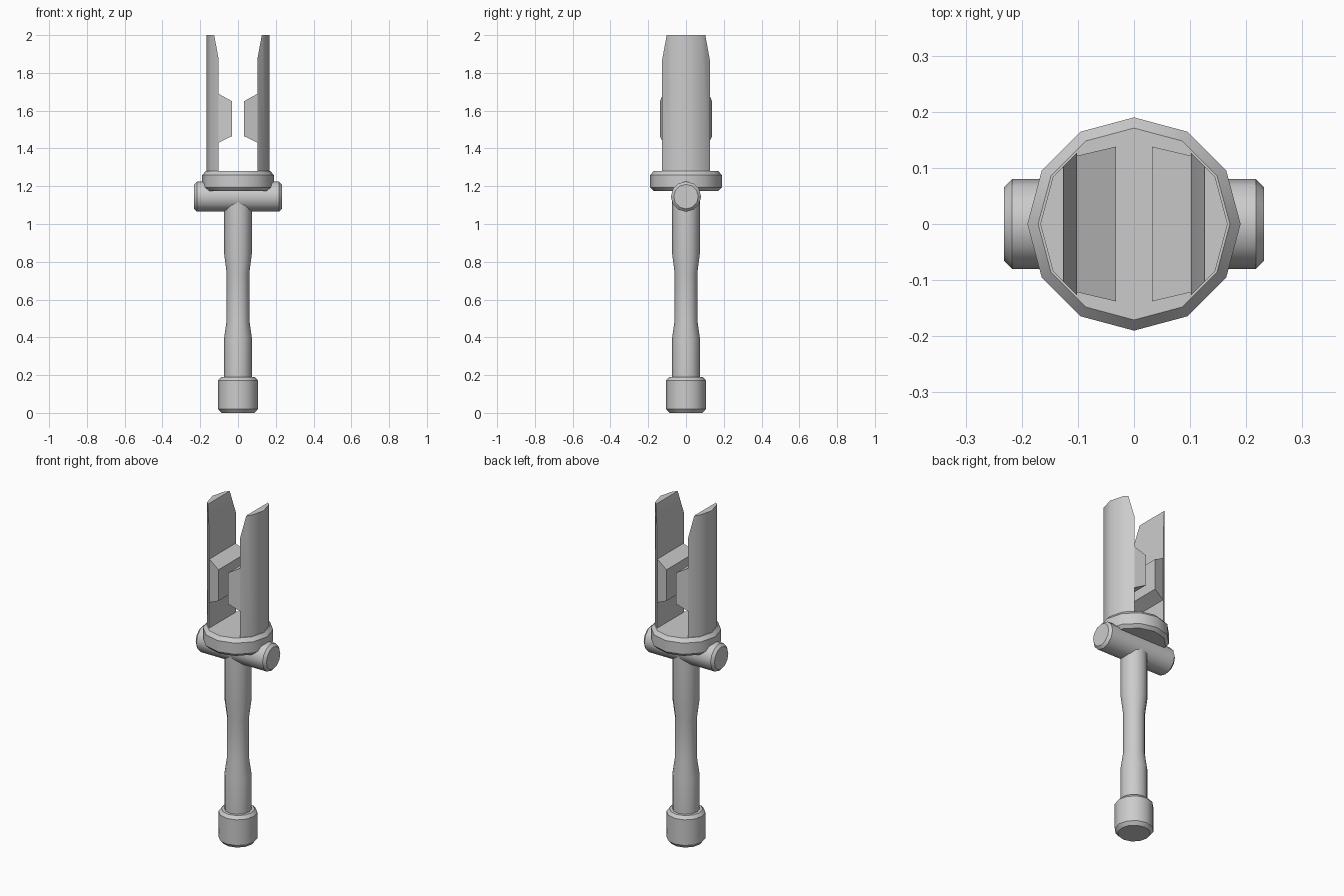
import bpy, bmesh
from math import cos, sin, pi, radians
from mathutils import Matrix, Vector

if "Cube" in bpy.data.objects:
    bpy.data.objects.remove(bpy.data.objects["Cube"], do_unlink=True)

SIDES = 12

grey = bpy.data.materials.new("plain grey")
grey.use_nodes = True
grey.diffuse_color = (0.6, 0.6, 0.6, 1)
grey.node_tree.nodes["Principled BSDF"].inputs["Base Color"].default_value = (0.6, 0.6, 0.6, 1)


def finish(name, bm, mirrored=False):
    """Turn a bmesh into a grey object, optionally mirrored across x."""
    bmesh.ops.recalc_face_normals(bm, faces=bm.faces)
    mesh = bpy.data.meshes.new(name)
    bm.to_mesh(mesh)
    bm.free()
    obj = bpy.data.objects.new(name, mesh)
    bpy.context.collection.objects.link(obj)
    mesh.materials.append(grey)
    bpy.ops.object.select_all(action='DESELECT')
    obj.select_set(True)
    bpy.context.view_layer.objects.active = obj
    bpy.ops.object.shade_smooth_by_angle(angle=radians(35))
    if mirrored:
        obj.modifiers.new("mirror", 'MIRROR').use_mirror_merge = False
    return obj


def skin(bm, rings):
    """Bridge equal rings of points and cap both ends."""
    loops = [[bm.verts.new(p) for p in ring] for ring in rings]
    n = len(loops[0])
    for a, b in zip(loops, loops[1:]):
        for i in range(n):
            j = (i + 1) % n
            bm.faces.new((a[i], a[j], b[j], b[i]))
    bm.faces.new(loops[0][::-1])
    bm.faces.new(loops[-1])


def turned(profile):
    """Solid of revolution about z from (radius, height) pairs."""
    bm = bmesh.new()
    skin(bm, [[(r * cos(2 * pi * i / SIDES), r * sin(2 * pi * i / SIDES), z)
               for i in range(SIDES)] for r, z in profile])
    return bm


def slice_off(bm, point, normal):
    """Remove everything on the normal side of a plane and close the cut."""
    bmesh.ops.bisect_plane(bm, geom=bm.verts[:] + bm.edges[:] + bm.faces[:],
                           plane_co=point, plane_no=normal, clear_outer=True)
    bmesh.ops.holes_fill(bm, edges=[e for e in bm.edges if e.is_boundary])


# Handle
finish("pommel", turned([(0.088, 0), (0.105, 0.02), (0.105, 0.172), (0.09, 0.19)]))
finish("grip", turned([(0.073, 0.18), (0.073, 0.4), (0.06, 0.49),
                       (0.06, 0.74), (0.073, 0.84), (0.073, 1.14)]))

# Crossbar lying along x
bar = turned([(0.065, -0.232), (0.08, -0.217), (0.08, 0.217), (0.065, 0.232)])
bmesh.ops.transform(bar, verts=bar.verts,
                    matrix=Matrix.Translation((0, 0, 1.145)) @ Matrix.Rotation(pi / 2, 4, 'Y'))
finish("crossbar", bar)

# Round base plate under the prongs
finish("base_plate", turned([(0.172, 1.175), (0.19, 1.193), (0.19, 1.259), (0.171, 1.28)]))

# Prongs: slices of a cylinder with a sloping tip on the inner side
prong = turned([(0.167, 1.27), (0.167, 2.0)])
slice_off(prong, (0.102, 0, 0), (-1, 0, 0))
slope = Vector((0.126, 0, 2.0)) - Vector((0.102, 0, 1.87))
slice_off(prong, (0.102, 0, 1.87), (-slope.z, 0, slope.x))
finish("prongs", prong, mirrored=True)

# Tapered jaw blocks facing each other
block = bmesh.new()
skin(block, [[(x, -w, lo), (x, w, lo), (x, w, hi), (x, -w, hi)]
             for x, w, lo, hi in ((0.104, 0.121, 1.43, 1.69), (0.032, 0.138, 1.465, 1.65))])
finish("jaw_blocks", block, mirrored=True)
